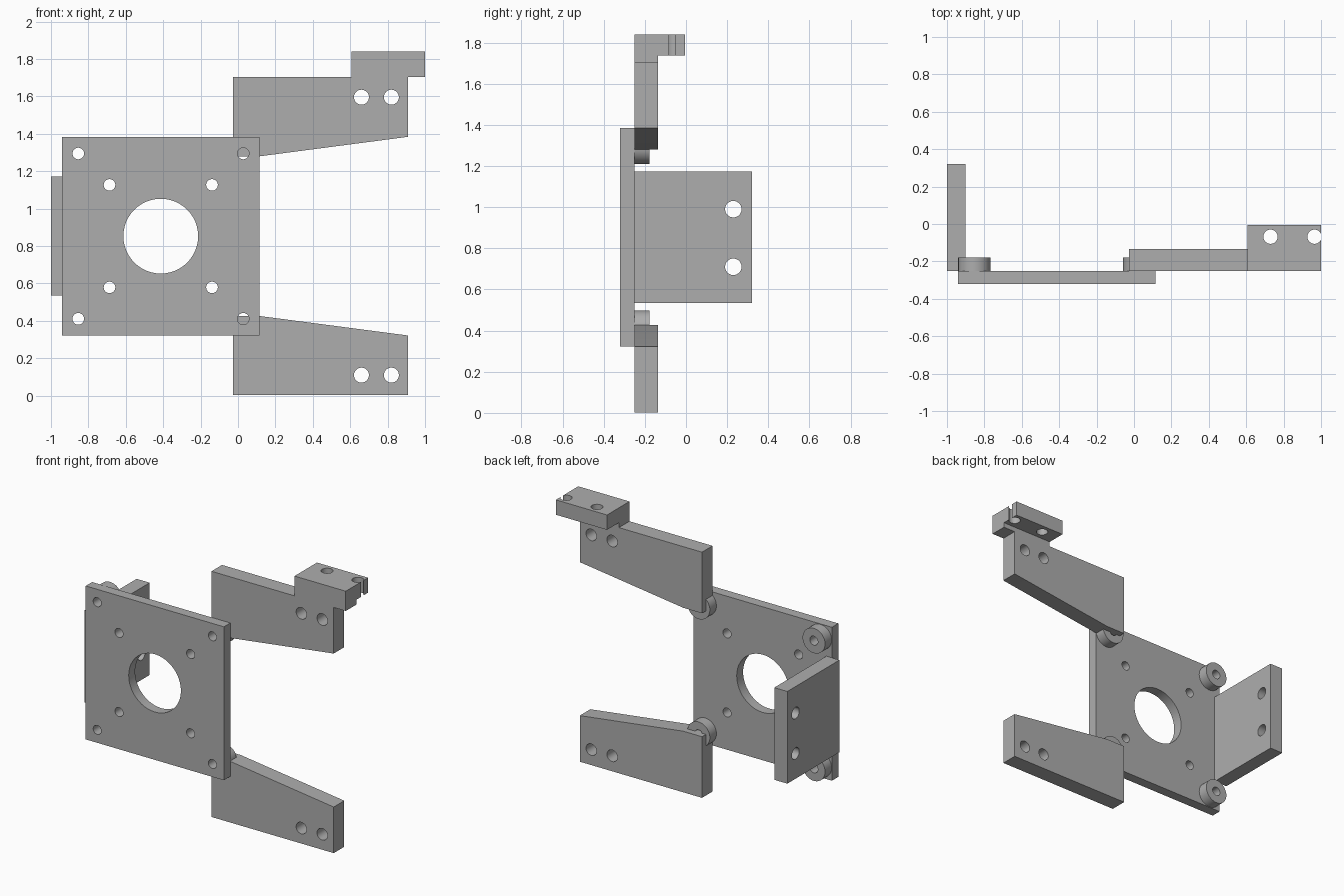
import bpy
import bmesh
import math
from mathutils import Vector

cube = bpy.data.objects.get("Cube")
if cube:
    bpy.data.objects.remove(cube, do_unlink=True)

grey = bpy.data.materials.new("machined grey")
grey.use_nodes = True
colour = (0.42, 0.42, 0.42, 1)
grey.diffuse_color = colour
grey.node_tree.nodes["Principled BSDF"].inputs["Base Color"].default_value = colour


def point(axis, u, v, w):
    """Place profile coordinates (u, v) at depth w along the axis."""
    return Vector({"x": (w, u, v), "y": (u, w, v), "z": (u, v, w)}[axis])


def prism(name, profile, axis, low, high):
    """Extrude a flat profile along an axis."""
    bm = bmesh.new()
    face = bm.faces.new([bm.verts.new(point(axis, u, v, low)) for u, v in profile])
    extruded = bmesh.ops.extrude_face_region(bm, geom=[face])["geom"]
    moved = [e for e in extruded if isinstance(e, bmesh.types.BMVert)]
    bmesh.ops.translate(bm, verts=moved, vec=point(axis, 0, 0, high - low))
    bmesh.ops.recalc_face_normals(bm, faces=bm.faces)
    mesh = bpy.data.meshes.new(name)
    bm.to_mesh(mesh)
    bm.free()
    mesh.materials.append(grey)
    obj = bpy.data.objects.new(name, mesh)
    bpy.context.collection.objects.link(obj)
    return obj


def rect(u0, u1, v0, v1):
    return [(u0, v0), (u1, v0), (u1, v1), (u0, v1)]


def circle(u, v, radius, sides=48):
    steps = [2 * math.pi * i / sides for i in range(sides)]
    return [(u + radius * math.cos(a), v + radius * math.sin(a)) for a in steps]


def activate(obj):
    bpy.ops.object.select_all(action="DESELECT")
    obj.select_set(True)
    bpy.context.view_layer.objects.active = obj


def drill(obj, axis, holes):
    """Cut round through holes given as (u, v, radius)."""
    for u, v, radius in holes:
        cutter = prism("hole_cutter", circle(u, v, radius), axis, -3, 3)
        cutter.hide_render = True
        mod = obj.modifiers.new("hole", "BOOLEAN")
        mod.operation = "DIFFERENCE"
        mod.solver = "EXACT"
        mod.object = cutter
        activate(obj)
        bpy.ops.object.modifier_apply(modifier=mod.name)
        bpy.data.objects.remove(cutter, do_unlink=True)
    activate(obj)
    bpy.ops.object.shade_smooth_by_angle(angle=math.radians(30))


MID_X, MID_Z = -0.413, 0.853   # centre of the mounting plate
FRONT, BACK = -0.32, -0.25     # plate faces
ARM_BACK = -0.135
corners = [(MID_X + sx * 0.441, MID_Z + sz * 0.442) for sx in (-1, 1) for sz in (-1, 1)]
inner = [(MID_X + sx * 0.274, MID_Z + sz * 0.274) for sx in (-1, 1) for sz in (-1, 1)]

# Square mounting plate with central bore and two bolt patterns
plate = prism("mounting_plate", rect(-0.942, 0.116, 0.322, 1.384), "y", FRONT, BACK)
drill(plate, "y", [(MID_X, MID_Z, 0.2)]
      + [(x, z, 0.031) for x, z in corners + inner])

# Spacers behind the corner bolts
for i, (x, z) in enumerate(corners):
    spacer = prism(f"spacer_{i + 1}", circle(x, z, 0.086), "y", BACK, -0.178)
    drill(spacer, "y", [(x, z, 0.031)])

# Side bracket standing back from the plate
side = prism("side_bracket", rect(BACK, 0.32, 0.535, 1.173), "x", -1, -0.9)
drill(side, "x", [(0.23, 0.99, 0.04), (0.23, 0.71, 0.04)])

# Tapered arms, the upper one mirrored from the lower
half = [(-0.028, 0.003), (0.908, 0.003), (0.908, 0.322), (0.116, 0.426), (-0.028, 0.426)]
for name, flip in (("lower_arm", False), ("upper_arm", True)):
    profile = [(x, 2 * MID_Z - z if flip else z) for x, z in half]
    hole_z = 2 * MID_Z - 0.11 if flip else 0.11
    arm = prism(name, profile, "y", BACK, ARM_BACK)
    drill(arm, "y", [(0.66, hole_z, 0.04), (0.82, hole_z, 0.04)])

# Stepped block on the upper arm, its outer hole breaking through the end
step = [(BACK, 1.703), (ARM_BACK, 1.703), (ARM_BACK, 1.737),
        (-0.005, 1.737), (-0.005, 1.84), (BACK, 1.84)]
block = prism("end_block", step, "x", 0.608, 1)
drill(block, "z", [(0.73, -0.068, 0.038), (0.965, -0.068, 0.038)])
